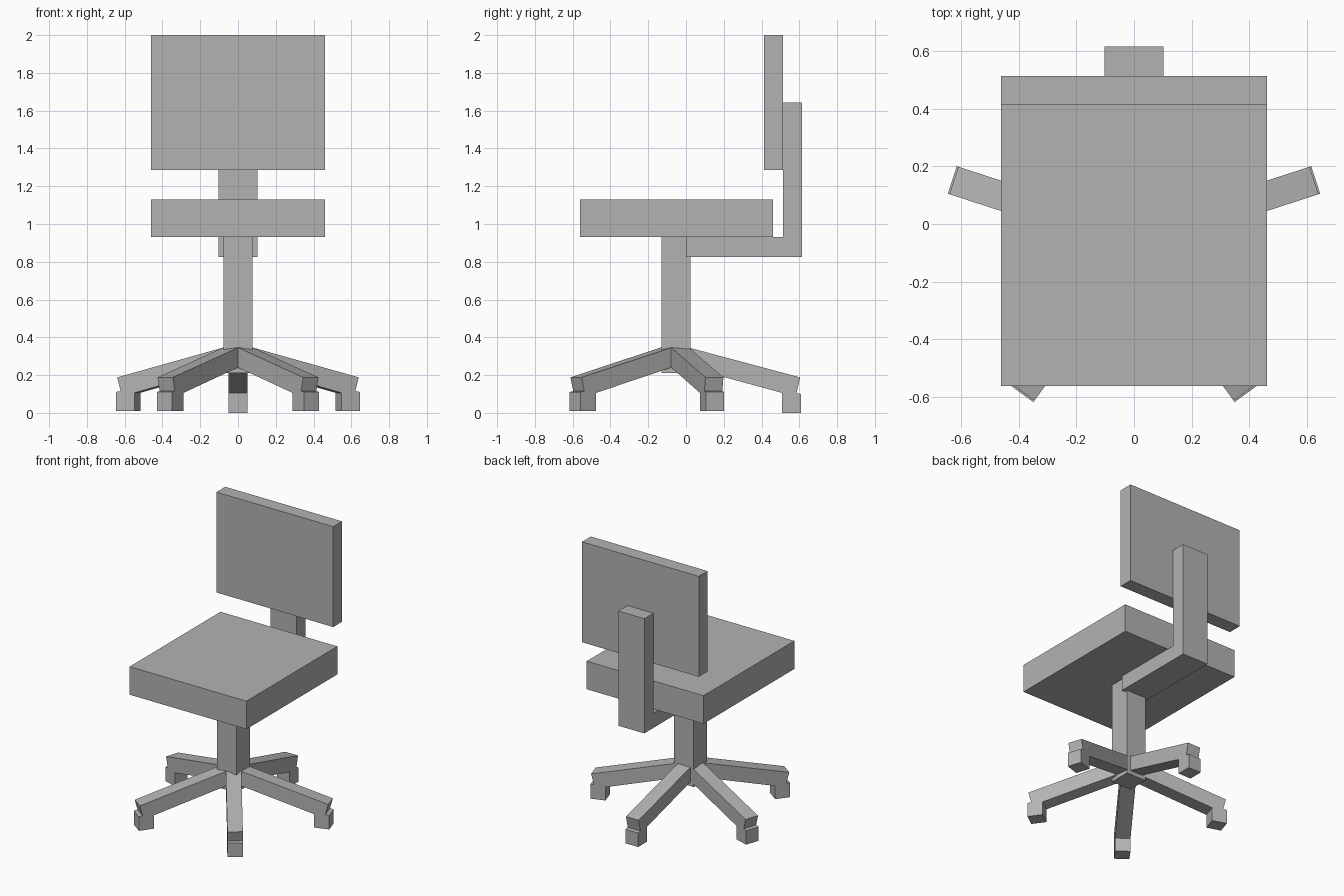
import bpy, bmesh, math
from mathutils import Matrix, Vector

if "Cube" in bpy.data.objects:
    bpy.data.objects.remove(bpy.data.objects["Cube"], do_unlink=True)

# One plain grey for the whole chair
grey = bpy.data.materials.new("plain_grey")
grey.use_nodes = True
grey.diffuse_color = (0.45, 0.45, 0.45, 1)
grey.node_tree.nodes["Principled BSDF"].inputs["Base Color"].default_value = (0.45, 0.45, 0.45, 1)


def extrude_profile(name, profile, half_width, matrix):
    """Extrude a (forward, up) outline sideways, then place it."""
    bm = bmesh.new()
    face = bm.faces.new([bm.verts.new((u, -half_width, v)) for u, v in profile])
    new = bmesh.ops.extrude_face_region(bm, geom=[face])["geom"]
    bmesh.ops.translate(bm, vec=Vector((0, 2 * half_width, 0)),
                        verts=[g for g in new if isinstance(g, bmesh.types.BMVert)])
    bmesh.ops.recalc_face_normals(bm, faces=bm.faces)
    bm.transform(matrix)
    mesh = bpy.data.meshes.new(name)
    bm.to_mesh(mesh)
    bm.free()
    mesh.materials.append(grey)
    obj = bpy.data.objects.new(name, mesh)
    bpy.context.collection.objects.link(obj)
    return obj


def block(name, half_width, y0, y1, z0, z1):
    outline = [(y0, z0), (y1, z0), (y1, z1), (y0, z1)]
    return extrude_profile(name, outline, half_width, Matrix.Rotation(math.pi / 2, 4, "Z"))


# Cushions and column
block("seat", 0.46, -0.562, 0.46, 0.93, 1.13)
block("backrest", 0.46, 0.414, 0.513, 1.285, 2.0)
block("column", 0.077, -0.129, 0.023, 0.21, 0.93)

# L-shaped bracket joining the column to the backrest
bracket = [(0, 0.825), (0.615, 0.825), (0.615, 1.642),
           (0.513, 1.642), (0.513, 0.93), (0, 0.93)]
extrude_profile("back_bracket", bracket, 0.102, Matrix.Rotation(math.pi / 2, 4, "Z"))

# Five sloping legs, each ending in a square foot
for i, side in enumerate(("back", "rear_right", "front_right", "front_left", "rear_left")):
    drop = 0.011 if i == 0 else 0     # the rear foot sits slightly lower
    foot = 0.011 - drop
    leg = [(0.069, 0.345), (0.656, 0.188), (0.637, 0.115 - drop), (0.662, 0.111 - drop),
           (0.662, foot), (0.56, foot), (0.56, 0.106), (0.069, 0.24)]
    angle = math.radians(90 + 72 * i)
    place = Matrix.Translation((0, -0.052, 0)) @ Matrix.Rotation(angle, 4, "Z")
    extrude_profile(side + "_leg", leg, 0.05, place)
